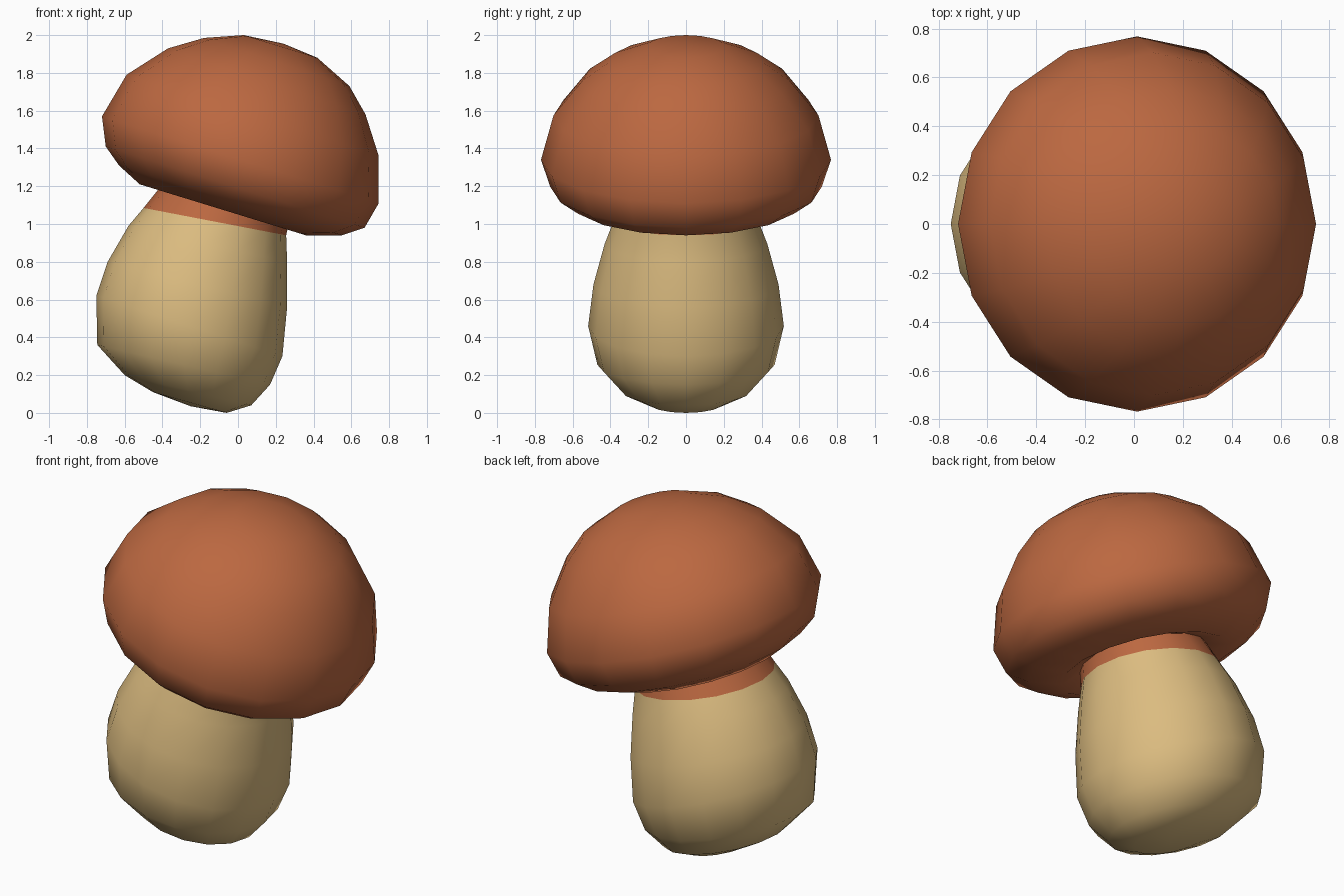
import bpy
import bmesh
from math import cos, sin, tau
from mathutils import Vector

SIDES = 16

cube = bpy.data.objects.get("Cube")
if cube:
    bpy.data.objects.remove(cube)


def make_material(name, rgb):
    mat = bpy.data.materials.new(name)
    mat.use_nodes = True
    mat.diffuse_color = (*rgb, 1)
    bsdf = mat.node_tree.nodes["Principled BSDF"]
    bsdf.inputs["Base Color"].default_value = (*rgb, 1)
    bsdf.inputs["Roughness"].default_value = 0.8
    return mat


cap_brown = make_material("cap brown", (0.50, 0.138, 0.052))
stem_tan = make_material("stem tan", (0.71, 0.50, 0.215))


def loft(name, pole, rings, materials, last_band_material=0):
    """Join a pole point and tilted round rings, each given by its
    right-hand and left-hand end (x, z) in the plane y = 0."""
    bm = bmesh.new()
    tip = bm.verts.new((pole[0], 0, pole[1]))
    loops = []
    for (x0, z0), (x1, z1) in rings:
        a, b = Vector((x0, 0, z0)), Vector((x1, 0, z1))
        centre, half = (a + b) / 2, (b - a) / 2
        across = Vector((0, half.length, 0))
        angles = [tau * i / SIDES for i in range(SIDES)]
        loops.append([bm.verts.new(centre + half * cos(t) + across * sin(t))
                      for t in angles])
    for i in range(SIDES):
        j = (i + 1) % SIDES
        bm.faces.new((tip, loops[0][i], loops[0][j]))
        for upper, lower in zip(loops, loops[1:]):
            face = bm.faces.new((upper[i], lower[i], lower[j], upper[j]))
            if lower is loops[-1]:
                face.material_index = last_band_material
    bmesh.ops.recalc_face_normals(bm, faces=bm.faces)
    # Make sure the pole faces outward
    middle = sum((v.co for v in bm.verts), Vector()) / len(bm.verts)
    bm.normal_update()
    if tip.link_faces[0].normal.dot(tip.co - middle) < 0:
        bmesh.ops.reverse_faces(bm, faces=bm.faces)
    for face in bm.faces:
        face.smooth = True
    mesh = bpy.data.meshes.new(name)
    bm.to_mesh(mesh)
    bm.free()
    for mat in materials:
        mesh.materials.append(mat)
    obj = bpy.data.objects.new(name, mesh)
    bpy.context.collection.objects.link(obj)
    return obj


# Ring shared by the cap underside and the top of the stem
neck = ((-0.40, 1.21), (0.27, 1.01))

# Domed cap, from its crown over the rim to the underside
loft("mushroom_cap", (0.24, 1.955), [
    ((0.03, 2.0), (0.42, 1.88)),
    ((-0.18, 1.985), (0.59, 1.73)),
    ((-0.37, 1.93), (0.675, 1.58)),
    ((-0.59, 1.79), (0.745, 1.36)),
    ((-0.72, 1.57), (0.745, 1.11)),
    ((-0.70, 1.41), (0.67, 0.98)),
    ((-0.63, 1.31), (0.55, 0.94)),
    ((-0.52, 1.21), (0.36, 0.94)),
    neck,
], [cap_brown])

# Bulbous stem, from its base up to the brown collar
loft("mushroom_stem", (-0.25, 0.035), [
    ((-0.45, 0.11), (-0.06, 0.0)),
    ((-0.60, 0.20), (0.07, 0.04)),
    ((-0.745, 0.36), (0.17, 0.15)),
    ((-0.75, 0.62), (0.235, 0.30)),
    ((-0.69, 0.80), (0.26, 0.56)),
    ((-0.58, 0.99), (0.26, 0.80)),
    ((-0.50, 1.085), (0.255, 0.94)),
    neck,
], [stem_tan, cap_brown], last_band_material=1)
